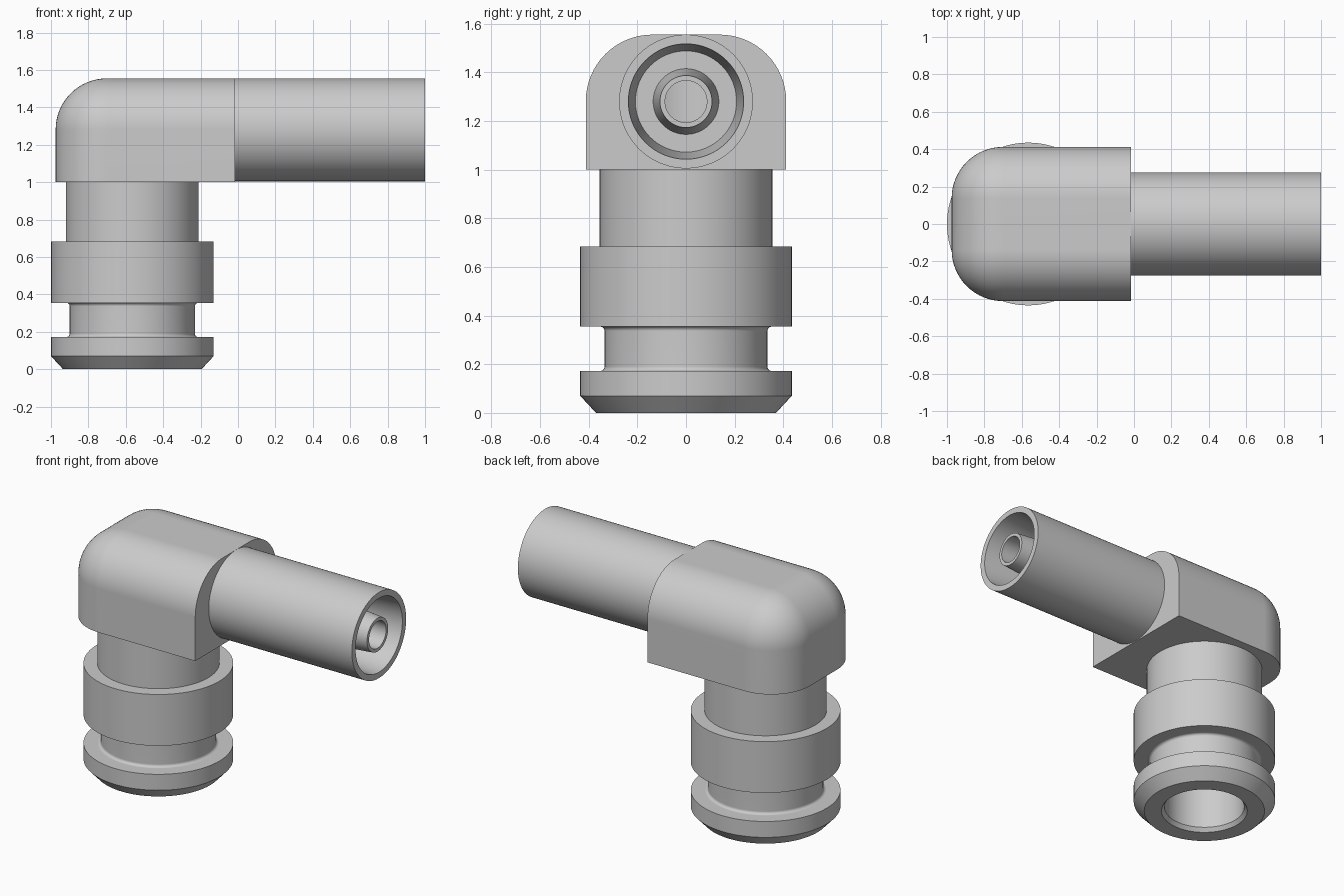
import bpy
import bmesh
from math import pi, sin, cos
from mathutils import Matrix, Vector

if "Cube" in bpy.data.objects:
    bpy.data.objects.remove(bpy.data.objects["Cube"], do_unlink=True)

STEM_X = -0.565      # axis of the vertical stem
TUBE_Z = 1.28        # axis of the horizontal tube
FACE_X = -0.015      # elbow face that carries the tube
SEGMENTS = 96

grey = bpy.data.materials.new("plain grey")
grey.use_nodes = True
colour = (0.6, 0.6, 0.6, 1)
grey.diffuse_color = colour
grey.node_tree.nodes["Principled BSDF"].inputs["Base Color"].default_value = colour


def add_object(name, bm):
    bmesh.ops.recalc_face_normals(bm, faces=bm.faces)
    mesh = bpy.data.meshes.new(name)
    bm.to_mesh(mesh)
    bm.free()
    mesh.materials.append(grey)
    obj = bpy.data.objects.new(name, mesh)
    bpy.context.collection.objects.link(obj)
    return obj


def make_active(obj):
    bpy.ops.object.select_all(action='DESELECT')
    obj.select_set(True)
    bpy.context.view_layer.objects.active = obj


def finish(obj):
    make_active(obj)
    bpy.ops.object.shade_smooth_by_angle(angle=pi / 6)
    obj.modifiers.new("even shading", 'WEIGHTED_NORMAL').keep_sharp = True


def lathe(name, profile, matrix):
    """Revolve a closed loop of (radius, height) points into a ring."""
    bm = bmesh.new()
    rings = []
    for r, h in profile:
        angles = [2 * pi * i / SEGMENTS for i in range(SEGMENTS)]
        rings.append([bm.verts.new((r * cos(a), r * sin(a), h)) for a in angles])
    for k, low in enumerate(rings):
        high = rings[(k + 1) % len(rings)]
        for i in range(SEGMENTS):
            j = (i + 1) % SEGMENTS
            bm.faces.new((low[i], low[j], high[j], high[i]))
    bm.transform(matrix)
    obj = add_object(name, bm)
    finish(obj)


def drill(obj, radius, depth, matrix):
    """Cut a round hole running from local z = 0 to z = depth."""
    bm = bmesh.new()
    bmesh.ops.create_cone(bm, cap_ends=True, segments=SEGMENTS, radius1=radius,
                          radius2=radius, depth=depth,
                          matrix=matrix @ Matrix.Translation((0, 0, depth / 2)))
    cutter = add_object("drill_cutter", bm)
    cutter.hide_render = True
    mod = obj.modifiers.new("hole", 'BOOLEAN')
    mod.operation = 'DIFFERENCE'
    mod.solver = 'EXACT'
    mod.object = cutter
    make_active(obj)
    bpy.ops.object.modifier_apply(modifier=mod.name)
    bpy.data.objects.remove(cutter, do_unlink=True)


def arc(r, h, radius, start):
    """Quarter circle of profile points about (r, h)."""
    return [(r + radius * cos(start + pi / 8 * i), h + radius * sin(start + pi / 8 * i))
            for i in range(5)]


stem_axis = Matrix.Translation((STEM_X, 0, 0))
tube_axis = Matrix.Translation((0, 0, TUBE_Z)) @ Matrix.Rotation(pi / 2, 4, 'Y')

# Elbow block: rounded along the top and around the closed end
bm = bmesh.new()
low, high = Vector((-0.975, -0.412, 1.0)), Vector((FACE_X, 0.412, 1.555))
bmesh.ops.create_cube(bm, size=1, matrix=Matrix.Translation((low + high) / 2)
                      @ Matrix.Diagonal((*(high - low), 1)))
rounded = []
for e in bm.edges:
    mid = (e.verts[0].co + e.verts[1].co) / 2
    on_top = mid.z > high.z - 0.01
    on_end = mid.x < low.x + 0.01
    upright = abs(e.verts[0].co.z - e.verts[1].co.z) > 0.1
    if (on_top and mid.x < FACE_X - 0.01) or (on_end and upright):
        rounded.append(e)
bmesh.ops.bevel(bm, geom=rounded, offset=0.274, offset_type='OFFSET', segments=16,
                profile=0.5, affect='EDGES', clamp_overlap=False)
elbow = add_object("elbow_body", bm)
drill(elbow, 0.245, 0.5, Matrix.Translation((STEM_X, 0, 0.9)))
drill(elbow, 0.086, 0.7, Matrix.Translation((STEM_X, 0, 0)) @ tube_axis)
finish(elbow)

# Stem: chamfered foot, filleted groove, wide collar, neck and bore
fillet = 0.018
groove = 0.335
stem = [(0.264, 0), (0.37, 0), (0.435, 0.07), (0.435, 0.172)]
stem += arc(groove + fillet, 0.172 + fillet, fillet, 1.5 * pi)[:1]
stem += arc(groove + fillet, 0.172 + fillet, fillet, pi)[-2::-1]
stem += arc(groove + fillet, 0.355 - fillet, fillet, pi / 2)[::-1]
stem += [(0.435, 0.355), (0.435, 0.684), (0.355, 0.684), (0.355, 1.0),
         (0.245, 1.0), (0.245, 0.025)]
lathe("stem", stem, stem_axis)

# Tube: tapered socket around a tapered hollow nipple
socket_floor = 0.65
tube = [(0.275, FACE_X), (0.275, 1.0), (0.237, 1.0), (0.208, socket_floor),
        (0.135, socket_floor), (0.107, 0.99), (0.086, 0.99), (0.086, FACE_X)]
lathe("tube", tube, tube_axis)
